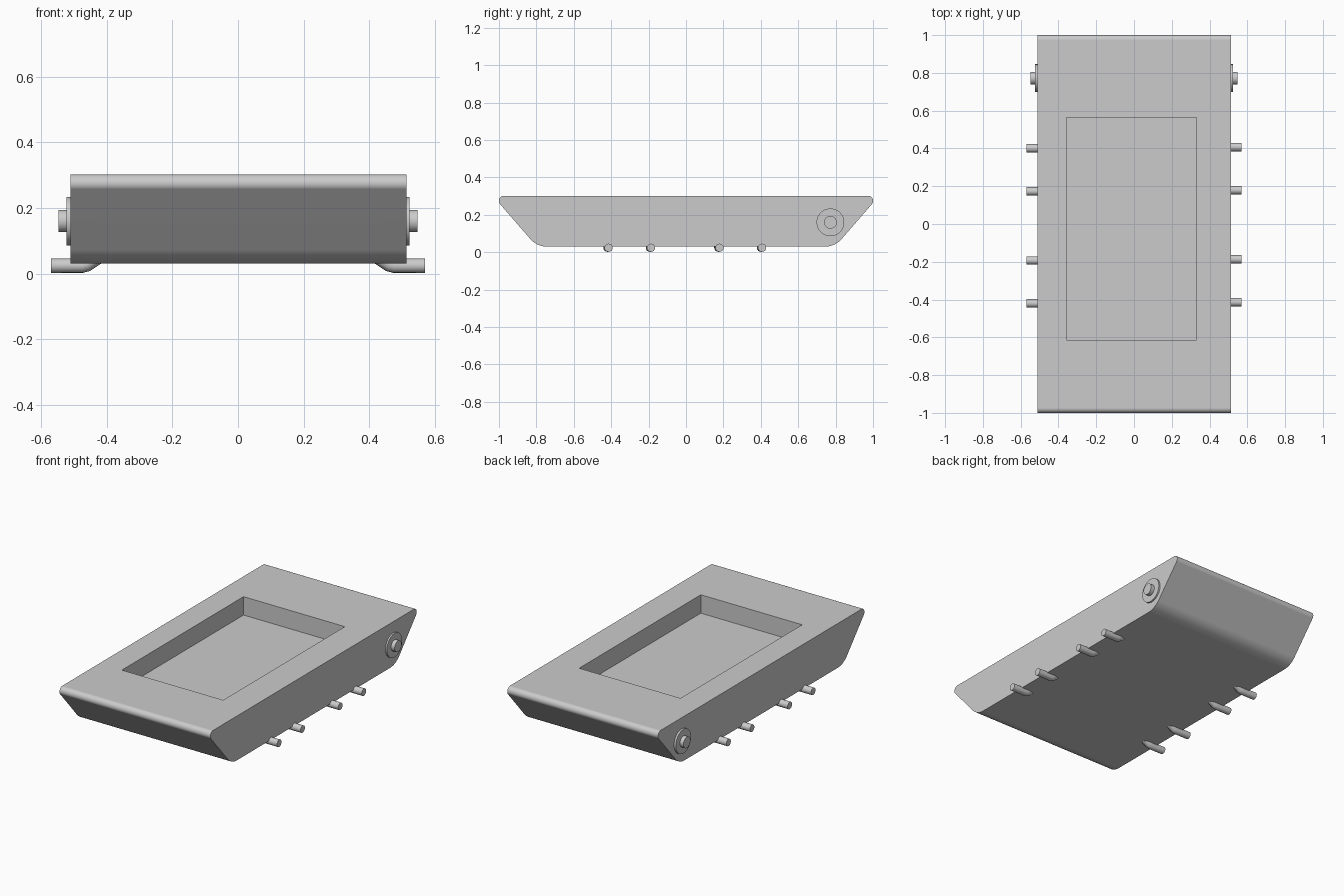
import bpy, bmesh, math
from mathutils import Vector

if "Cube" in bpy.data.objects:
    bpy.data.objects.remove(bpy.data.objects["Cube"])

# Single grey finish
grey = bpy.data.materials.new("plain grey")
grey.use_nodes = True
COLOUR = (0.6, 0.6, 0.6, 1)
grey.diffuse_color = COLOUR
grey.node_tree.nodes["Principled BSDF"].inputs["Base Color"].default_value = COLOUR


def finish(obj):
    obj.data.materials.append(grey)
    bpy.ops.object.select_all(action='DESELECT')
    obj.select_set(True)
    bpy.context.view_layer.objects.active = obj
    bpy.ops.object.shade_smooth_by_angle(angle=math.radians(35))


def fillet(prev, corner, nxt, radius, steps=12):
    """Points of an arc that rounds one profile corner."""
    c = Vector(corner)
    a, b = (Vector(prev) - c).normalized(), (Vector(nxt) - c).normalized()
    half = a.angle(b) / 2
    centre = c + (a + b).normalized() * radius / math.sin(half)
    start = (c + a * radius / math.tan(half) - centre).normalized()
    end = (c + b * radius / math.tan(half) - centre).normalized()
    return [centre + start.slerp(end, i / steps) * radius for i in range(steps + 1)]


# Hull: rounded trapezium profile extruded across the width
RIGHT_X, LEFT_X = -0.511, 0.513
BOTTOM, TOP = 0.03, 0.302
corners = [(-0.797, BOTTOM), (0.797, BOTTOM), (1.033, TOP), (-1.033, TOP)]
radii = [0.12, 0.12, 0.027, 0.027]
profile = []
for i in range(4):
    profile += fillet(corners[i - 1], corners[i], corners[(i + 1) % 4], radii[i])

bm = bmesh.new()
side = bm.faces.new([bm.verts.new((RIGHT_X, p.x, p.y)) for p in profile])
extruded = bmesh.ops.extrude_face_region(bm, geom=[side], use_keep_orig=True)["geom"]
bmesh.ops.translate(bm, vec=(LEFT_X - RIGHT_X, 0, 0),
                    verts=[g for g in extruded if isinstance(g, bmesh.types.BMVert)])
bmesh.ops.recalc_face_normals(bm, faces=bm.faces[:])

# Rectangular recess sunk into the deck
for axis, values in (((1, 0, 0), (-0.358, 0.33)), ((0, 1, 0), (-0.615, 0.565))):
    for v in values:
        bmesh.ops.bisect_plane(bm, geom=bm.verts[:] + bm.edges[:] + bm.faces[:],
                               plane_co=Vector(axis) * v, plane_no=axis)
deck = [f for f in bm.faces if f.normal.z > 0.9
        and f.calc_center_median().z > TOP - 0.001
        and (f.calc_center_median().xy - Vector((-0.015, -0.025))).length < 0.05]
bmesh.ops.inset_region(bm, faces=deck, thickness=0, depth=-0.113)
mesh = bpy.data.meshes.new("hull")
bm.to_mesh(mesh)
bm.free()
hull = bpy.data.objects.new("hull", mesh)
bpy.context.collection.objects.link(hull)
finish(hull)
weighted = hull.modifiers.new("flat panels", 'WEIGHTED_NORMAL')
weighted.keep_sharp = True


def disc(name, radius, sign, outer):
    inner = 0.49
    bpy.ops.mesh.primitive_cylinder_add(
        vertices=48, radius=radius, depth=outer - inner,
        location=(sign * (outer + inner) / 2, 0.772, 0.16),
        rotation=(0, math.pi / 2, 0))
    obj = bpy.context.object
    obj.name = name
    finish(obj)


def bent_pin(name, sign, y):
    """Round pin that bends upward into the underside of the hull."""
    path = [(0.57, 0.024), (0.475, 0.024), (0.46, 0.028), (0.40, 0.068)]
    curve = bpy.data.curves.new(name, 'CURVE')
    curve.dimensions = '3D'
    curve.bevel_depth = 0.022
    curve.bevel_resolution = 6
    curve.use_fill_caps = True
    spline = curve.splines.new('POLY')
    spline.points.add(len(path) - 1)
    for point, (x, z) in zip(spline.points, path):
        point.co = (sign * x, y, z, 1)
    obj = bpy.data.objects.new(name, curve)
    bpy.context.collection.objects.link(obj)
    bpy.ops.object.select_all(action='DESELECT')
    obj.select_set(True)
    bpy.context.view_layer.objects.active = obj
    bpy.ops.object.convert(target='MESH')
    finish(bpy.context.object)


# Side fittings, repeated on both sides
for label, sign in (("left", 1), ("right", -1)):
    disc(label + "_washer", 0.074, sign, 0.523)
    disc(label + "_hub", 0.034, sign, 0.547)
    for n, y in enumerate((-0.417, -0.19, 0.176, 0.404)):
        bent_pin(f"{label}_pin_{n + 1}", sign, y + 0.003 * sign)
